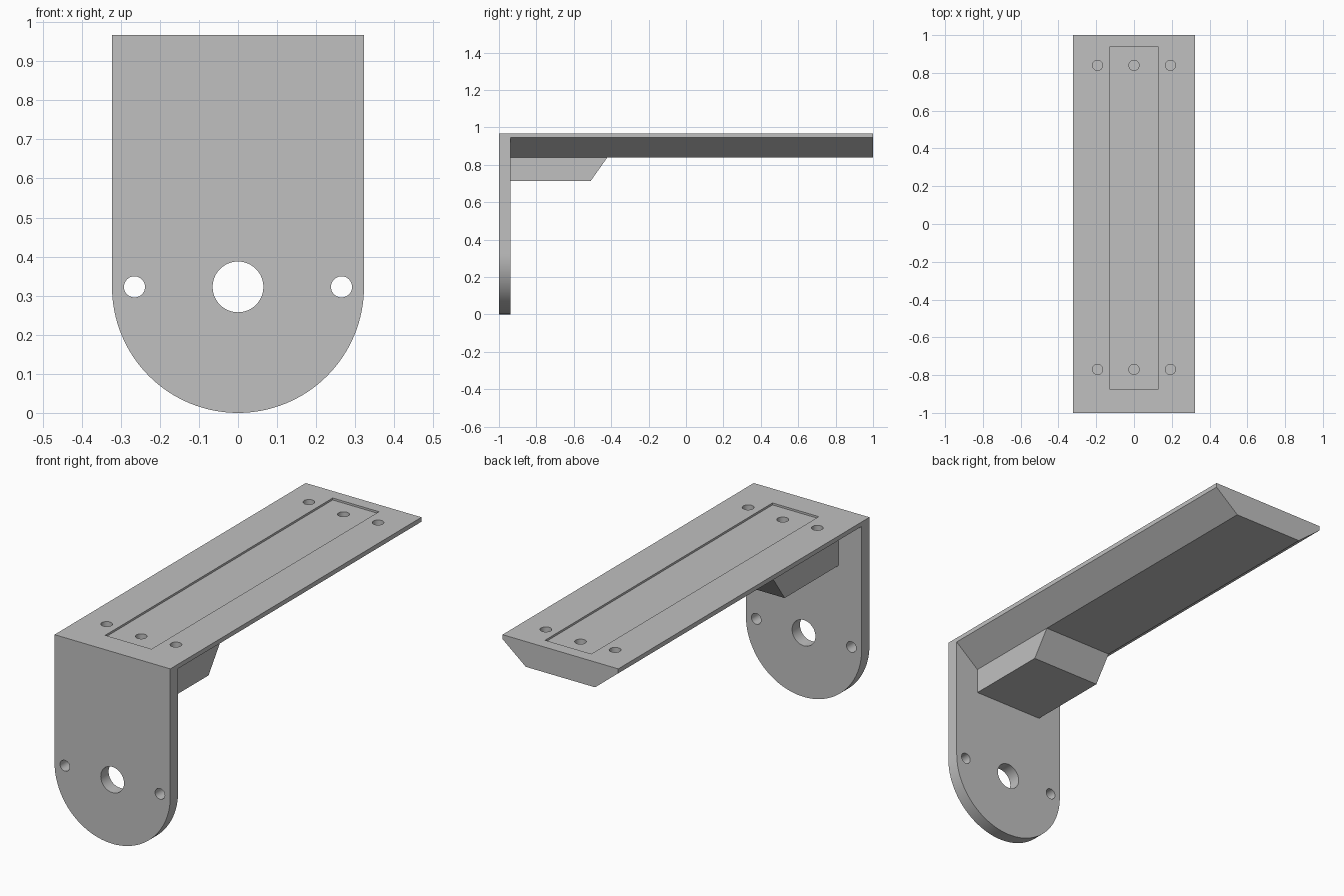
import bpy, bmesh, math
from mathutils import Vector

cube = bpy.data.objects.get("Cube")
if cube:
    bpy.data.objects.remove(cube, do_unlink=True)

grey = bpy.data.materials.new("plain grey")
grey.use_nodes = True
colour = (0.53, 0.53, 0.53, 1)
grey.diffuse_color = colour
grey.node_tree.nodes["Principled BSDF"].inputs["Base Color"].default_value = colour

HALF = 0.3225       # half width of the bracket, also the rounded end radius
TOP = 0.9675        # height of the top surface
BACK = -0.9375      # rear of the front plate
UNDER = 0.84        # underside of the arm
RIB = 0.193         # half width of the arm's underside and the gusset


def prism(name, points, sweep):
    """Extrude a closed 3D outline along a vector."""
    bm = bmesh.new()
    face = bm.faces.new([bm.verts.new(p) for p in points])
    out = bmesh.ops.extrude_face_region(bm, geom=[face])
    moved = [v for v in out["geom"] if isinstance(v, bmesh.types.BMVert)]
    bmesh.ops.translate(bm, vec=Vector(sweep), verts=moved)
    bmesh.ops.recalc_face_normals(bm, faces=bm.faces)
    mesh = bpy.data.meshes.new(name)
    bm.to_mesh(mesh)
    bm.free()
    obj = bpy.data.objects.new(name, mesh)
    bpy.context.collection.objects.link(obj)
    mesh.materials.append(grey)
    return obj


def circle(radius, n=48):
    angles = [2 * math.pi * i / n for i in range(n)]
    return [(radius * math.cos(a), radius * math.sin(a)) for a in angles]


def select(obj):
    bpy.ops.object.select_all(action='DESELECT')
    obj.select_set(True)
    bpy.context.view_layer.objects.active = obj


def cut(obj, cutter):
    mod = obj.modifiers.new("cut", 'BOOLEAN')
    mod.operation = 'DIFFERENCE'
    mod.solver = 'EXACT'
    mod.object = cutter
    select(obj)
    bpy.ops.object.modifier_apply(modifier=mod.name)
    bpy.data.objects.remove(cutter, do_unlink=True)


# Front plate with a rounded lower end
arc = [math.pi + math.pi * i / 64 for i in range(65)]
outline = [(HALF * math.cos(a), -1, HALF + HALF * math.sin(a)) for a in arc]
outline += [(HALF, -1, TOP), (-HALF, -1, TOP)]
front_plate = prism("front_plate", outline, (0, 1 + BACK, 0))

# Centre bore and two side screw holes
for x, radius in ((0, 0.065), (-0.265, 0.027), (0.265, 0.027)):
    ring = [(x + u, -1.1, HALF + v) for u, v in circle(radius)]
    cut(front_plate, prism("bore_cutter", ring, (0, 0.3, 0)))

# Long arm with sloped lower sides
section = [(-HALF, TOP), (-HALF, 0.945), (-RIB, UNDER),
           (RIB, UNDER), (HALF, 0.945), (HALF, TOP)]
arm = prism("arm", [(x, BACK, z) for x, z in section], (0, 1 - BACK, 0))

# Shallow rectangular recess in the top
corners = [(-0.129, -0.873), (0.129, -0.873), (0.129, 0.938), (-0.129, 0.938)]
cut(arm, prism("recess_cutter", [(x, y, TOP - 0.01) for x, y in corners], (0, 0, 0.1)))

# Two rows of blind screw holes
for y in (-0.77, 0.84):
    for x in (-0.193, 0, 0.193):
        ring = [(x + u, y + v, TOP - 0.065) for u, v in circle(0.027, 32)]
        cut(arm, prism("hole_cutter", ring, (0, 0, 0.2)))

# Gusset block under the arm
side = [(BACK, UNDER), (BACK, 0.713), (-0.51, 0.713), (-0.42, UNDER)]
gusset = prism("gusset", [(-RIB, y, z) for y, z in side], (2 * RIB, 0, 0))

for part in (front_plate, arm, gusset):
    select(part)
    bpy.ops.object.shade_smooth_by_angle(angle=math.radians(30))
